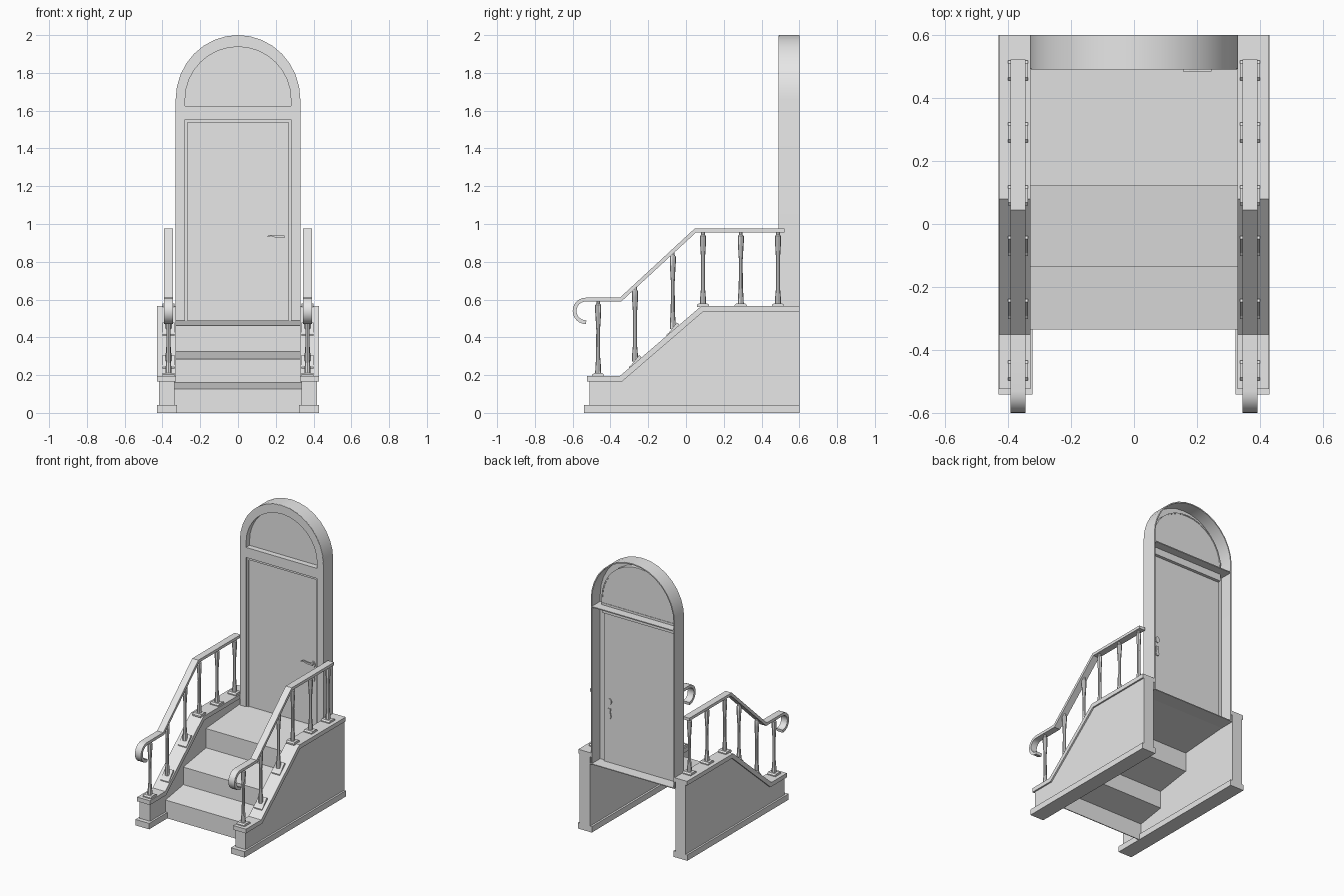
import bpy, bmesh, math
from mathutils import Vector

if "Cube" in bpy.data.objects:
    bpy.data.objects.remove(bpy.data.objects["Cube"])

GREY = bpy.data.materials.new("stone_grey")
GREY.diffuse_color = (0.8, 0.8, 0.8, 1)
GREY.use_nodes = True
GREY.node_tree.nodes["Principled BSDF"].inputs["Base Color"].default_value = GREY.diffuse_color


def finish(name, bm, mirror=False, smooth=False):
    bmesh.ops.recalc_face_normals(bm, faces=bm.faces)
    me = bpy.data.meshes.new(name)
    bm.to_mesh(me)
    bm.free()
    me.materials.append(GREY)
    ob = bpy.data.objects.new(name, me)
    bpy.context.collection.objects.link(ob)
    if mirror:
        ob.modifiers.new("Mirror", 'MIRROR').use_mirror_merge = False
    if smooth:
        bpy.ops.object.select_all(action='DESELECT')
        ob.select_set(True)
        bpy.context.view_layer.objects.active = ob
        bpy.ops.object.shade_smooth_by_angle(angle=math.radians(35))
    return ob


def prism(name, pts, axis, a, b, **kw):
    """Extrude an outline along x (points are y, z) or y (points are x, z)."""
    bm = bmesh.new()
    at = (lambda p, d: (d, p[0], p[1])) if axis == 'x' else (lambda p, d: (p[0], d, p[1]))
    f = bm.faces.new([bm.verts.new(at(p, a)) for p in pts])
    new = bmesh.ops.extrude_face_region(bm, geom=[f])["geom"]
    move = Vector(at((0, 0), b - a))
    bmesh.ops.translate(bm, vec=move, verts=[g for g in new if isinstance(g, bmesh.types.BMVert)])
    return finish(name, bm, **kw)


def box(name, x0, x1, y0, y1, z0, z1, **kw):
    return prism(name, [(y0, z0), (y1, z0), (y1, z1), (y0, z1)], 'x', x0, x1, **kw)


def ribbon(path, t):
    """Closed outline of thickness t whose upper edge follows the path."""
    vs = [Vector(p) for p in path]
    low = []
    for i, p in enumerate(vs):
        d0 = (p - vs[max(i - 1, 0)]).normalized()
        d1 = (vs[min(i + 1, len(vs) - 1)] - p).normalized()
        n0, n1 = Vector((-d0.y, d0.x)), Vector((-d1.y, d1.x))
        n = (n0 + n1).normalized()
        ref = n1 if n1.length else n0
        low.append(p + n * t / max(n.dot(ref), 0.5))
    return [tuple(v) for v in vs + low[::-1]]


def arch(a, b, z0, spring=1.66, n=16):
    """Open arch line from left foot over the top to the right foot."""
    arc = [(-a * math.cos(math.pi * i / n), spring + b * math.sin(math.pi * i / n))
           for i in range(n + 1)]
    return [(-a, z0)] + arc + [(a, z0)]


def arch_band(name, outer, inner, y0, y1):
    return prism(name, outer + inner[::-1], 'y', y0, y1, smooth=True)


# Steps: thin folded sheet, treads pitched slightly forward
steps = [(-0.335, 0), (-0.335, 0.127), (-0.135, 0.16), (-0.135, 0.285),
         (0.12, 0.325), (0.12, 0.462), (0.49, 0.49), (0.6, 0.49)]
prism("steps", ribbon(steps, -0.006), 'x', -0.345, 0.345)

# Side walls with plinth and coping
box("wall_plinth", 0.322, 0.43, -0.54, 0.6, 0, 0.042, mirror=True)
prism("side_wall", [(-0.51, 0.04), (0.6, 0.04), (0.6, 0.545), (0.085, 0.545),
                    (-0.345, 0.175), (-0.51, 0.175)], 'x', 0.336, 0.417, mirror=True)
prism("wall_coping", [(-0.523, 0.165), (-0.34, 0.165), (0.09, 0.535), (0.6, 0.535),
                      (0.6, 0.565), (0.08, 0.565), (-0.35, 0.195), (-0.523, 0.195)],
      'x', 0.328, 0.428, mirror=True)

# Handrail with curled end
RAIL_X = 0.368
curl = [(-0.53 - 0.07 * math.sin(t), 0.54 + 0.07 * math.cos(t))
        for t in [math.pi * i / 12 for i in range(13)]]
rail = [(0.522, 0.975), (0.045, 0.975), (-0.35, 0.61)] + curl
prism("handrail", ribbon(rail, 0.02), 'x', RAIL_X - 0.024, RAIL_X + 0.024, mirror=True, smooth=True)


def rail_top(y):
    return 0.975 if y > 0.045 else 0.61 if y < -0.35 else 0.61 + (y + 0.35) * 0.365 / 0.395


def coping_top(y):
    return 0.565 if y > 0.08 else 0.195 if y < -0.35 else 0.195 + (y + 0.35) * 0.37 / 0.43


# Turned balusters on small base blocks that follow the slope
PROFILE = [(0, 0.016), (0.1, 0.015), (0.22, 0.011), (0.6, 0.010),
           (0.85, 0.016), (0.93, 0.016), (0.95, 0.010), (1, 0.010)]
for y in (-0.465, -0.27, -0.07, 0.09, 0.29, 0.487):
    z0, z1 = coping_top(y) + 0.008, rail_top(y) - 0.012
    bm = bmesh.new()
    rings = []
    for h, r in PROFILE:
        rings.append([bm.verts.new((RAIL_X + r * math.cos(k * math.pi / 4),
                                    y + r * math.sin(k * math.pi / 4),
                                    z0 + h * (z1 - z0))) for k in range(8)])
    for lo, hi in zip(rings, rings[1:]):
        for k in range(8):
            bm.faces.new((lo[k], lo[(k + 1) % 8], hi[(k + 1) % 8], hi[k]))
    bm.faces.new(rings[0])
    bm.faces.new(rings[-1])
    finish("baluster", bm, mirror=True, smooth=True)
    w, c = 0.032, 0.022
    if y > 0.08 or y < -0.35:
        zl = zr = coping_top(y)
    else:
        zl, zr = coping_top(y - w), coping_top(y + w)
    prism("baluster_base", [(y - w, zl - 0.004), (y + w, zr - 0.004), (y + w, zr + 0.007),
                            (y + c, zr + 0.015), (y - c, zl + 0.015), (y - w, zl + 0.007)],
          'x', RAIL_X - w, RAIL_X + w, mirror=True)

# Door surround: deep outer shell, front face, fanlight reveal
arch_band("door_shell", arch(0.33, 0.34, 0.485), arch(0.322, 0.332, 0.485), 0.492, 0.6)
arch_band("door_frame", arch(0.329, 0.339, 0.485), arch(0.28, 0.278, 0.485), 0.49, 0.505)
arch_band("fanlight_reveal", arch(0.288, 0.286, 1.61), arch(0.28, 0.278, 1.61), 0.495, 0.54)
prism("fanlight_pane", arch(0.284, 0.282, 1.61), 'y', 0.53, 0.537)
box("transom_bar", -0.284, 0.284, 0.49, 0.54, 1.553, 1.625)
box("transom_shelf", -0.325, 0.325, 0.5, 0.6, 1.603, 1.61)

# Door leaf with stepped trim
for s in (-1, 1):
    box("door_trim", *sorted((s * 0.268, s * 0.285)), 0.499, 0.515, 0.485, 1.56)
box("door_trim_top", -0.268, 0.268, 0.499, 0.515, 1.537, 1.56)
box("door_leaf", -0.285, 0.285, 0.508, 0.518, 0.485, 1.56)

# Handle: rosette, lever and shaped key plate on both faces
plate = [(-0.010, 0.875), (0.010, 0.875), (0.007, 0.85), (0.014, 0.82), (0.008, 0.805),
         (-0.008, 0.805), (-0.014, 0.82), (-0.007, 0.85)]
plate = [(0.238 + x, z) for x, z in plate]
rose = [(0.238 + 0.017 * math.cos(k * math.pi / 6), 0.925 + 0.022 * math.sin(k * math.pi / 6))
        for k in range(12)]
for y0, y1 in ((0.501, 0.509), (0.517, 0.525)):
    prism("key_plate", plate, 'y', y0, y1)
    prism("handle_rosette", rose, 'y', y0, y1)
box("handle_spindle", 0.231, 0.245, 0.485, 0.51, 0.925, 0.938)
prism("handle_lever", [(0.155, 0.930), (0.175, 0.936), (0.205, 0.926), (0.245, 0.925),
                       (0.245, 0.938), (0.205, 0.938), (0.175, 0.943), (0.155, 0.936)],
      'y', 0.484, 0.493)
